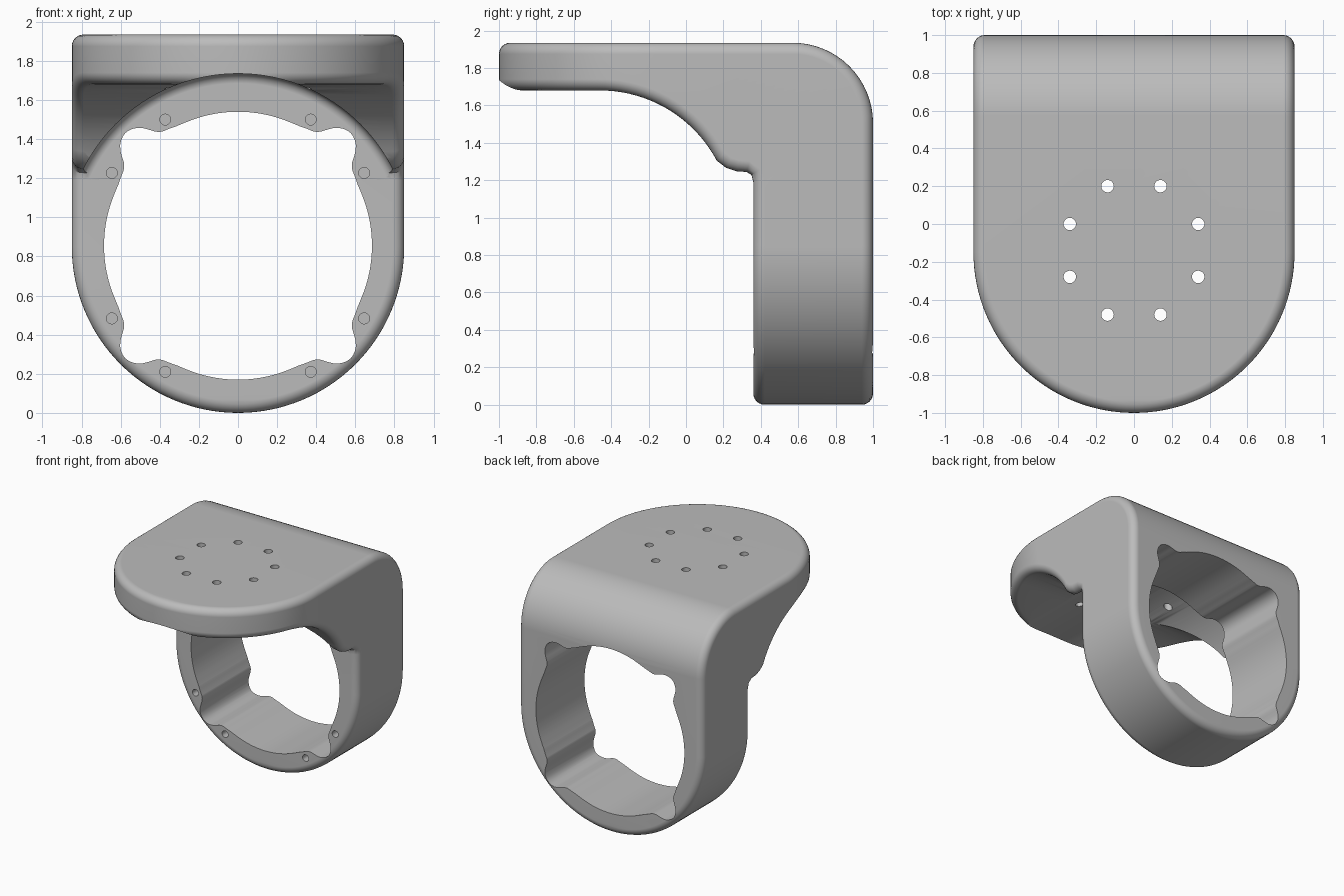
import bpy, bmesh
from math import sin, cos, asin, radians, degrees, atan2, pi, hypot, sqrt

if "Cube" in bpy.data.objects:
    bpy.data.objects.remove(bpy.data.objects["Cube"], do_unlink=True)

R = 0.85            # radius of the rounded plate and ring ends
FIL = 0.06          # edge fillet
RING_Z = 0.855      # bore axis height
PLATE_Y = -0.15     # centre of the plate's rounded end
GUS_Y, GUS_Z, GUS_R = -0.46, 0.973, 0.707   # arc under the plate

grey = bpy.data.materials.new("mid_grey")
grey.use_nodes = True
grey.diffuse_color = (0.5, 0.5, 0.5, 1)
grey.node_tree.nodes["Principled BSDF"].inputs["Base Color"].default_value = (0.5, 0.5, 0.5, 1)


def loft(name, stacks, caps=True):
    """Skin each stack of equal closed rings into one mesh object."""
    bm = bmesh.new()
    for rings in stacks:
        loops = [[bm.verts.new(p) for p in ring] for ring in rings]
        n = len(loops[0])
        for a, b in zip(loops, loops[1:]):
            for i in range(n):
                j = (i + 1) % n
                bm.faces.new((a[i], a[j], b[j], b[i]))
        if caps:
            bm.faces.new(loops[0])
            bm.faces.new(loops[-1])
    bmesh.ops.remove_doubles(bm, verts=bm.verts, dist=1e-5)
    bmesh.ops.recalc_face_normals(bm, faces=bm.faces)
    mesh = bpy.data.meshes.new(name)
    bm.to_mesh(mesh)
    bm.free()
    mesh.materials.append(grey)
    ob = bpy.data.objects.new(name, mesh)
    bpy.context.collection.objects.link(ob)
    return ob


def under_plate(y):
    """Underside point and inward normal at depth y."""
    if y < GUS_Y:
        return y, 1.68, 0.0, 1.0
    s = (y - GUS_Y) / GUS_R
    c = sqrt(1 - s * s)
    return y, GUS_Z + GUS_R * c, s, c


# Bend: inner gusset points matched with the outer corner arc
t0 = degrees(asin((PLATE_Y - GUS_Y) / GUS_R))
inner_mid = []
for i in range(1, 13):
    t = radians(t0 + (62 - t0) * i / 12)
    inner_mid.append((GUS_Y + GUS_R * sin(t), GUS_Z + GUS_R * cos(t)))
inner_mid += [(0.215, 1.266), (0.27, 1.248), (0.325, 1.244), (0.35, 1.228), (0.36, 1.19)]
M = len(inner_mid)


def mid_station(i):
    a = radians(90 * i / (M - 1))
    outer = (0.57 + 0.43 * sin(a), 1.505 + 0.43 * cos(a), -sin(a), -cos(a))
    p, q = inner_mid[max(i - 1, 0)], inner_mid[min(i + 1, M - 1)]
    dy, dz = q[0] - p[0], q[1] - p[1]
    d = hypot(dy, dz)
    nrm = (1.0, 0.0) if i == M - 1 else (-dz / d, dy / d)
    return outer, inner_mid[i] + nrm


def section(kind, v):
    """Filleted cross-section of the bent strip at one station."""
    half = []
    K = 6
    for side in (0, 1):
        for k in (range(K + 1) if side == 0 else range(K, -1, -1)):
            a = radians(90 * k / K)
            ins, depth = FIL * (1 - sin(a)), FIL * (1 - cos(a))
            w = R - ins
            if kind == "plate":
                y = PLATE_Y - w * sin(v)
                pts = ((y, 1.935, 0, -1), under_plate(y))
                w *= cos(v)
            elif kind == "ring":
                z = R - w * sin(v)
                pts = ((1.0, z, -1, 0), (0.36, z, 1, 0))
                w *= cos(v)
            else:
                pts = mid_station(v)
            y, z, ny, nz = pts[side]
            half.append((w, y + ny * depth, z + nz * depth))
    return half + [(-x, y, z) for x, y, z in reversed(half)]


STEPS = 32
angles = [pi / 2 * i / STEPS for i in range(STEPS + 1)]
stations = [section("plate", a) for a in reversed(angles)]
stations += [section("mid", i) for i in range(M)]
stations += [section("ring", a) for a in angles]
bracket = loft("bracket_body", [stations], caps=False)


def y_circle(x, y, z, r, n):
    return [(x + r * cos(2 * pi * i / n), y, z + r * sin(2 * pi * i / n)) for i in range(n)]


def z_circle(x, y, z, r, n):
    return [(x + r * cos(2 * pi * i / n), y + r * sin(2 * pi * i / n), z) for i in range(n)]


# Round clearance under the plate, with a filleted inner end
rings = [y_circle(0, -1.5, 0.85, 0.885, 128)]
for k in range(6):
    a = radians(18 * k)
    rings.append(y_circle(0, 0.307 + 0.05 * sin(a), 0.85, 0.835 + 0.05 * cos(a), 128))
clearance = loft("clearance_cutter", [rings])

# Bore with four corner lobes: radius against angle from the diagonal
LOBE = [(0, .815), (2, .811), (4, .798), (5.5, .782), (7, .758), (8, .738), (9, .721),
        (10.5, .706), (12, .699), (15, .693), (18, .687), (22, .685), (46, .685)]


def bore_radius(deg):
    off = abs((deg % 90) - 45)
    for (a, ra), (b, rb) in zip(LOBE, LOBE[1:]):
        if off <= b:
            return ra + (rb - ra) * (off - a) / (b - a)


def bore_ring(y):
    return [(bore_radius(d * 1.5) * cos(radians(d * 1.5)), y,
             RING_Z + bore_radius(d * 1.5) * sin(radians(d * 1.5))) for d in range(240)]


bore = loft("bore_cutter", [[bore_ring(0.2), bore_ring(1.2)]])

# Blind screw holes in the ring and through holes in the plate
holes = []
for sx in (-1, 1):
    for s in (-1, 1):
        for a, b in ((0.372, 0.645), (0.645, 0.372)):
            holes.append([y_circle(sx * a, y, RING_Z + s * b, 0.028, 20) for y in (0.3, 0.56)])
        for a, b in ((0.14, 0.34), (0.34, 0.14)):
            holes.append([z_circle(sx * a, PLATE_Y + 0.01 + s * b, z, 0.033, 20) for z in (1.55, 2.1)])
screw_holes = loft("screw_hole_cutter", holes)

# Cut the body, then clear the cutters away
bpy.ops.object.select_all(action='DESELECT')
bpy.context.view_layer.objects.active = bracket
bracket.select_set(True)
for cutter in (clearance, bore, screw_holes):
    cutter.hide_render = True
    mod = bracket.modifiers.new(cutter.name, 'BOOLEAN')
    mod.operation = 'DIFFERENCE'
    mod.solver = 'EXACT'
    mod.object = cutter
    bpy.ops.object.modifier_apply(modifier=mod.name)
    bpy.data.objects.remove(cutter, do_unlink=True)

# Smooth fillets with flat faces kept flat
bpy.ops.object.shade_smooth_by_angle(angle=radians(32))
normals = bracket.modifiers.new("flat_faces", 'WEIGHTED_NORMAL')
normals.keep_sharp = True
